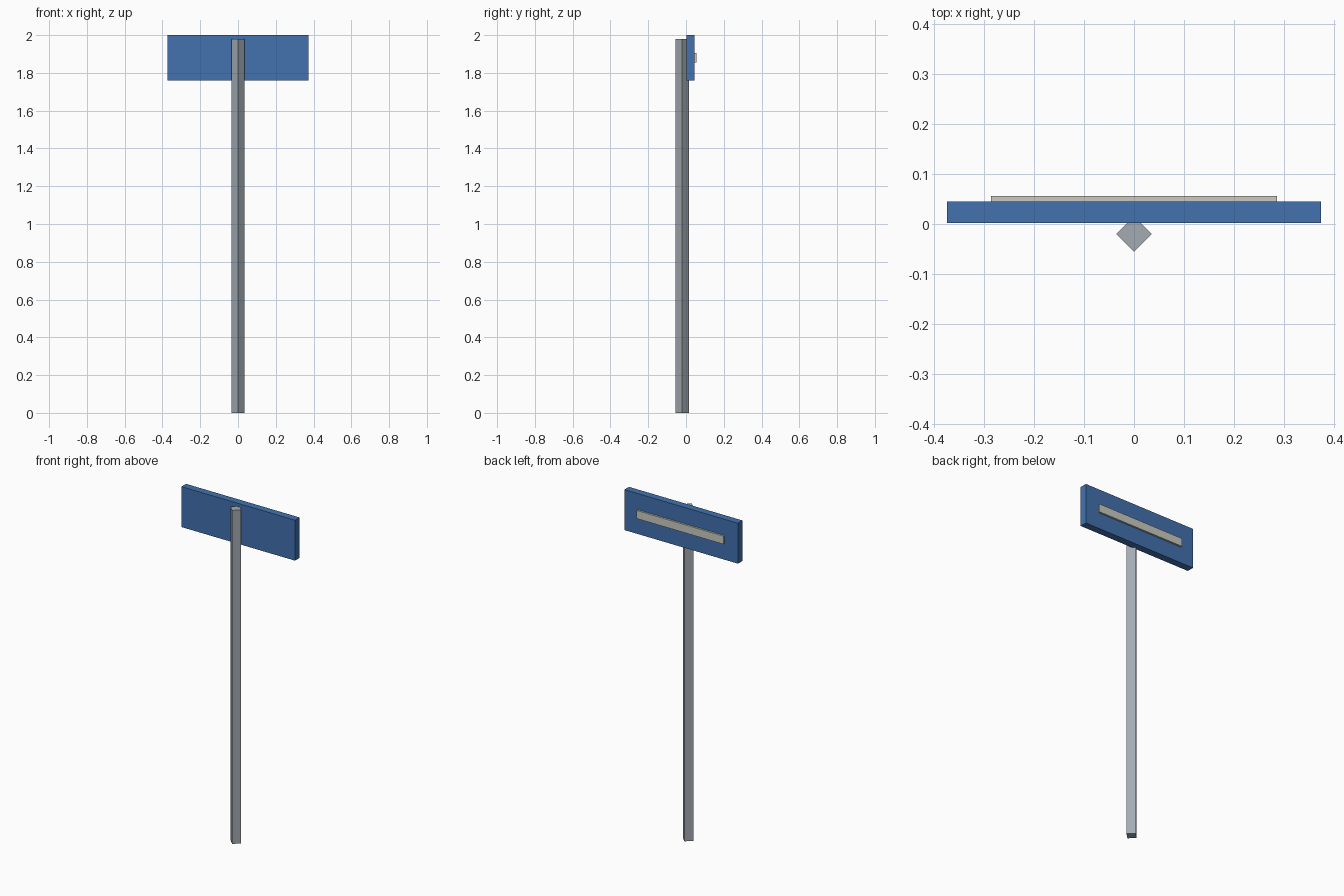
import bpy
import math

if "Cube" in bpy.data.objects:
    bpy.data.objects.remove(bpy.data.objects["Cube"])


def material(name, rgb):
    m = bpy.data.materials.new(name)
    m.diffuse_color = (*rgb, 1.0)
    m.use_nodes = True
    m.node_tree.nodes["Principled BSDF"].inputs["Base Color"].default_value = m.diffuse_color
    return m


def box(name, x, y, z, mat, turn=0.0):
    """Box from centre/size pairs per axis, optionally turned about z."""
    bpy.ops.mesh.primitive_cube_add(size=1, location=(x[0], y[0], z[0]))
    ob = bpy.context.object
    ob.name = name
    ob.scale = (x[1], y[1], z[1])
    ob.rotation_euler.z = turn
    ob.data.materials.append(mat)
    return ob


steel = material("grey steel", (0.37, 0.41, 0.45))
blue = material("sign blue", (0.054, 0.168, 0.429))
pale = material("pale grey", (0.60, 0.60, 0.54))

# Square post turned so a corner faces forward, running up into the board
side = 0.035 * math.sqrt(2)
box("post", (0, side), (-0.02, side), (0.99, 1.98), steel, math.radians(45))

# Sign board
box("sign_board", (0, 0.746), (0.0235, 0.043), (1.88, 0.24), blue)

# Raised strip on the rear of the board
box("raised_strip", (0, 0.572), (0.0495, 0.013), (1.88, 0.048), pale)
